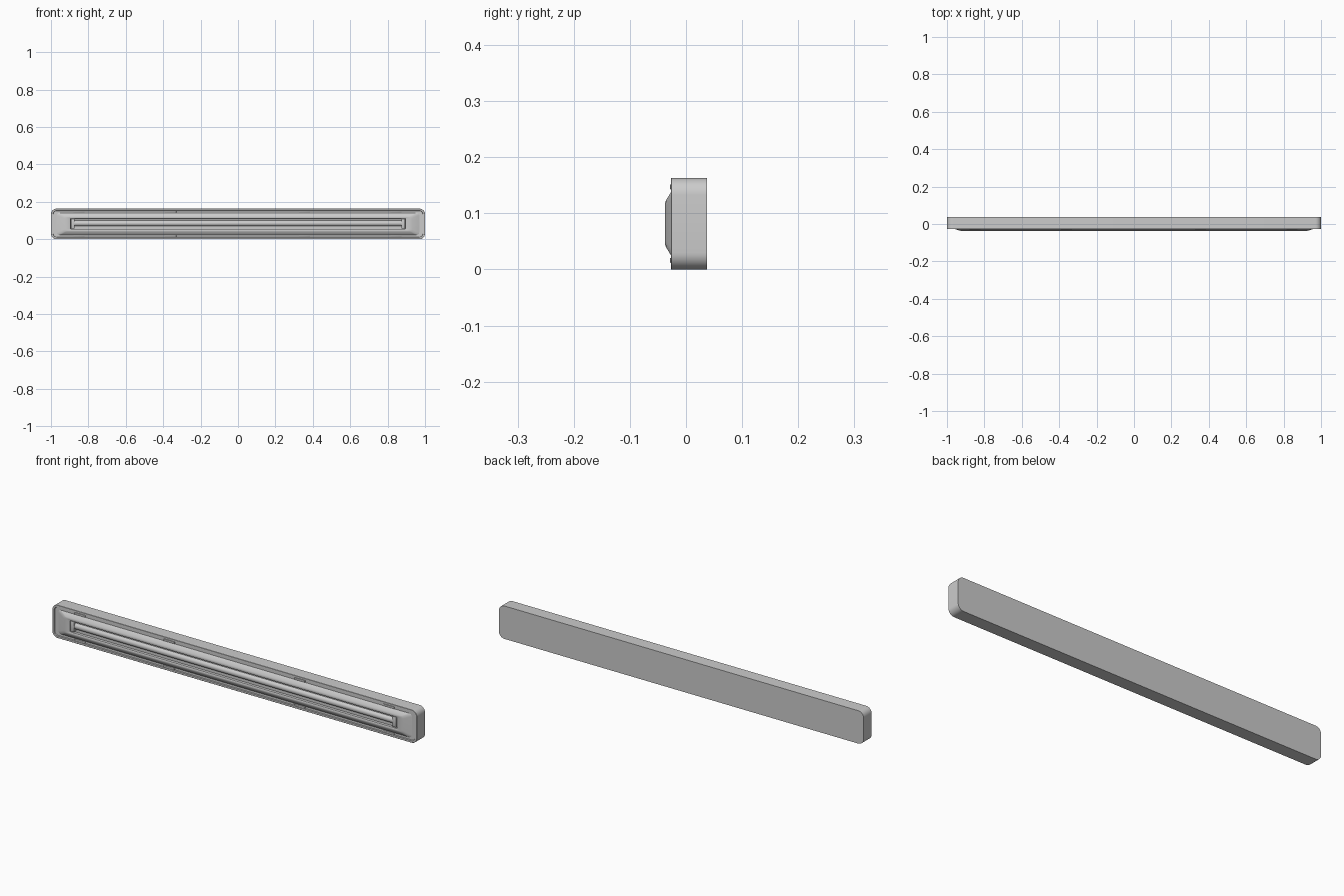
import bpy, bmesh
from math import sin, cos, pi

if "Cube" in bpy.data.objects:
    bpy.data.objects.remove(bpy.data.objects["Cube"])

CZ = 0.0815  # mid height of the fixture


def finish(name, bm, angle=0.6):
    bmesh.ops.recalc_face_normals(bm, faces=bm.faces)
    me = bpy.data.meshes.new(name)
    bm.to_mesh(me)
    bm.free()
    ob = bpy.data.objects.new(name, me)
    bpy.context.collection.objects.link(ob)
    bpy.ops.object.select_all(action='DESELECT')
    ob.select_set(True)
    bpy.context.view_layer.objects.active = ob
    bpy.ops.object.shade_smooth_by_angle(angle=angle)
    return ob


def ring(bm, hx, hz, r, y, n=8):
    """Rounded rectangle of vertices facing the front."""
    verts = []
    for q, (sx, sz) in enumerate([(1, 1), (-1, 1), (-1, -1), (1, -1)]):
        for i in range(n + 1):
            a = (q + i / n) * pi / 2
            verts.append(bm.verts.new((sx * (hx - r) + r * cos(a), y,
                                       CZ + sz * (hz - r) + r * sin(a))))
    return verts


def loft(name, rings):
    bm = bmesh.new()
    loops = [ring(bm, *r) for r in rings]
    for a, b in zip(loops, loops[1:]):
        for i in range(len(a)):
            j = (i + 1) % len(a)
            bm.faces.new((a[i], a[j], b[j], b[i]))
    bm.faces.new(loops[0])
    bm.faces.new(loops[-1])
    return finish(name, bm)


def box(name, size, loc, bevel=0.0):
    bm = bmesh.new()
    bmesh.ops.create_cube(bm, size=1)
    for v in bm.verts:
        v.co = [c * s + l for c, s, l in zip(v.co, size, loc)]
    if bevel:
        bmesh.ops.bevel(bm, geom=bm.edges[:], offset=bevel, segments=2,
                        affect='EDGES', profile=0.5)
    return finish(name, bm)


# Housing with a raised outer rim
loft("housing", [
    (1.0, CZ, 0.03, 0.037),
    (1.0, CZ, 0.03, -0.026),
    (0.999, CZ - 0.001, 0.029, -0.027),
    (0.990, CZ - 0.010, 0.020, -0.027),
    (0.988, CZ - 0.012, 0.018, -0.023),
])

# Raised cover with sloped sides and a long slot for the lamp
loft("cover", [
    (0.972, 0.060, 0.014, -0.022),
    (0.958, 0.056, 0.014, -0.027),
    (0.932, 0.042, 0.012, -0.0355),
    (0.922, 0.038, 0.010, -0.037),
    (0.900, 0.031, 0.004, -0.037),
    (0.896, 0.028, 0.003, -0.035),
    (0.894, 0.027, 0.003, -0.0235),
])

# Lamp tube lying along the slot
bm = bmesh.new()
profile = [(-0.885, 0.013), (-0.87, 0.0155), (0.87, 0.0155), (0.885, 0.013)]
loops = [[bm.verts.new((x, -0.0205 + r * cos(2 * pi * i / 24),
                        CZ + 0.003 + r * sin(2 * pi * i / 24))) for i in range(24)]
         for x, r in profile]
for a, b in zip(loops, loops[1:]):
    for i in range(24):
        j = (i + 1) % 24
        bm.faces.new((a[i], a[j], b[j], b[i]))
bm.faces.new(loops[0])
bm.faces.new(loops[-1])
finish("lamp_tube", bm)

# Lamp sockets at both ends
for side in (-1, 1):
    box("lamp_socket", (0.020, 0.016, 0.052), (side * 0.883, -0.0285, CZ + 0.002), 0.002)

# Retaining clips along the upper and lower rim
for x in (-0.85, -0.36, 0.355, 0.845):
    for side in (-1, 1):
        box("clip", (0.06, 0.008, 0.009), (x, -0.0245, CZ + side * 0.0655), 0.0015)
